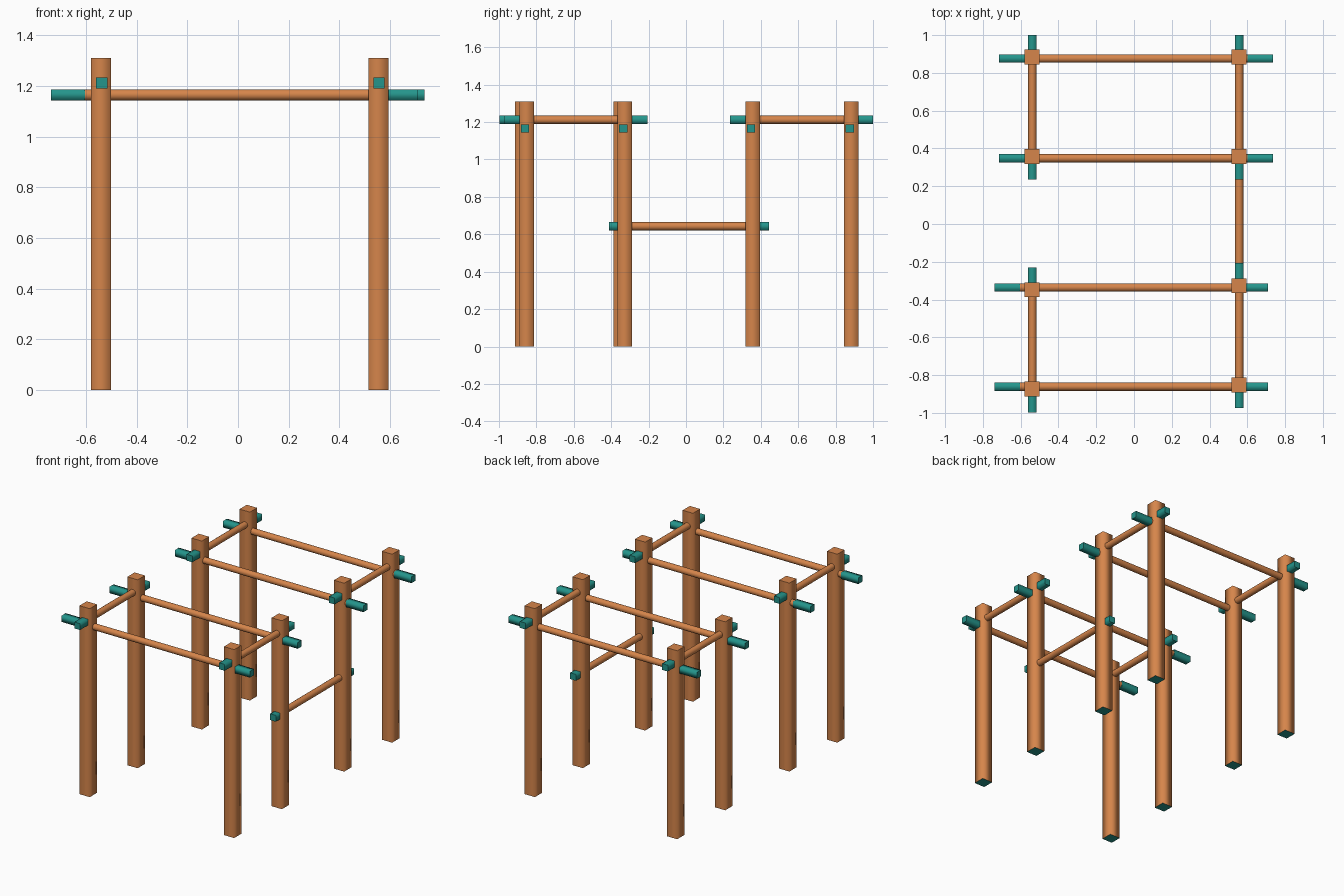
import bpy, bmesh
from mathutils import Matrix, Vector

if "Cube" in bpy.data.objects:
    bpy.data.objects.remove(bpy.data.objects["Cube"])


def make_material(name, rgb):
    m = bpy.data.materials.new(name)
    m.diffuse_color = (*rgb, 1)
    m.use_nodes = True
    m.node_tree.nodes["Principled BSDF"].inputs["Base Color"].default_value = m.diffuse_color
    return m


WOOD = make_material("warm wood", (0.67, 0.235, 0.07))
TEAL = make_material("teal", (0.018, 0.30, 0.26))


def add_object(name, bm):
    mesh = bpy.data.meshes.new(name)
    bm.normal_update()
    bm.to_mesh(mesh)
    bm.free()
    mesh.materials.append(WOOD)
    mesh.materials.append(TEAL)
    ob = bpy.data.objects.new(name, mesh)
    bpy.context.collection.objects.link(ob)
    return ob


def box(bm, centre, size):
    mat = Matrix.Translation(centre) @ Matrix.Diagonal((*size, 1))
    return bmesh.ops.create_cube(bm, size=1, matrix=mat)["verts"]


def soften_sides(bm, axis):
    # sides shade smoothly along the length, end caps stay crisp
    for f in bm.faces:
        f.smooth = True
    bm.normal_update()
    for e in bm.edges:
        e.smooth = not any(abs(f.normal[axis]) > 0.9 for f in e.link_faces)


# Square post, teal underside
def post(name, x, y, width=0.079, height=1.31):
    bm = bmesh.new()
    box(bm, (x, y, height / 2), (width, width, height))
    soften_sides(bm, 2)
    for f in bm.faces:
        f.material_index = 1 if f.normal.z < -0.9 else 0
    add_object(name, bm)


# Round rail with a square teal tenon at each end
def rail(name, axis, start, end, across, z, tenon, d=0.044):
    def at(t):
        return Vector((t, across, z) if axis == 0 else (across, t, z))
    bm = bmesh.new()
    for a, b in ((start, start + tenon), (end - tenon, end)):
        size = [d, d, d]
        size[axis] = b - a
        box(bm, at((a + b) / 2), size)
    soften_sides(bm, axis)
    for f in bm.faces:
        f.material_index = 1
    turn = Matrix.Rotation(1.570796, 4, 'Y' if axis == 0 else 'X')
    before = set(bm.faces)
    bmesh.ops.create_cone(bm, cap_ends=True, segments=16, radius1=d / 2, radius2=d / 2,
                          depth=end - start - 2 * tenon,
                          matrix=Matrix.Translation(at((start + end) / 2)) @ turn)
    for f in bm.faces:
        if f not in before:
            f.material_index = 0
            f.smooth = len(f.verts) == 4
    add_object(name, bm)


LEFT, RIGHT = -0.54, 0.555

# Posts
for side, x, rows in (("left", LEFT, (-0.874, -0.348, 0.357, 0.884)),
                      ("right", RIGHT, (-0.852, -0.327, 0.357, 0.884))):
    for i, y in enumerate(rows):
        post(f"{side}_post_{i + 1}", x, y)

# Long cross rails
for i, (y, a, b) in enumerate(((-0.861, -0.738, 0.710), (-0.336, -0.738, 0.710),
                               (0.348, -0.714, 0.736), (0.876, -0.714, 0.736))):
    rail(f"cross_rail_{i + 1}", 0, a, b, y, 1.165, 0.134)

# Upper side rails of both frames
for name, x, a, b in (("front_left", LEFT + 0.002, -0.998, -0.230),
                      ("front_right", RIGHT + 0.002, -0.973, -0.206),
                      ("back_left", LEFT + 0.002, 0.235, 1.0),
                      ("back_right", RIGHT + 0.002, 0.235, 1.0)):
    rail(f"{name}_side_rail", 1, a, b, x, 1.212, 0.13)

# Low rail joining the two frames
rail("low_link_rail", 1, -0.411, 0.445, RIGHT + 0.002, 0.643, 0.088)
